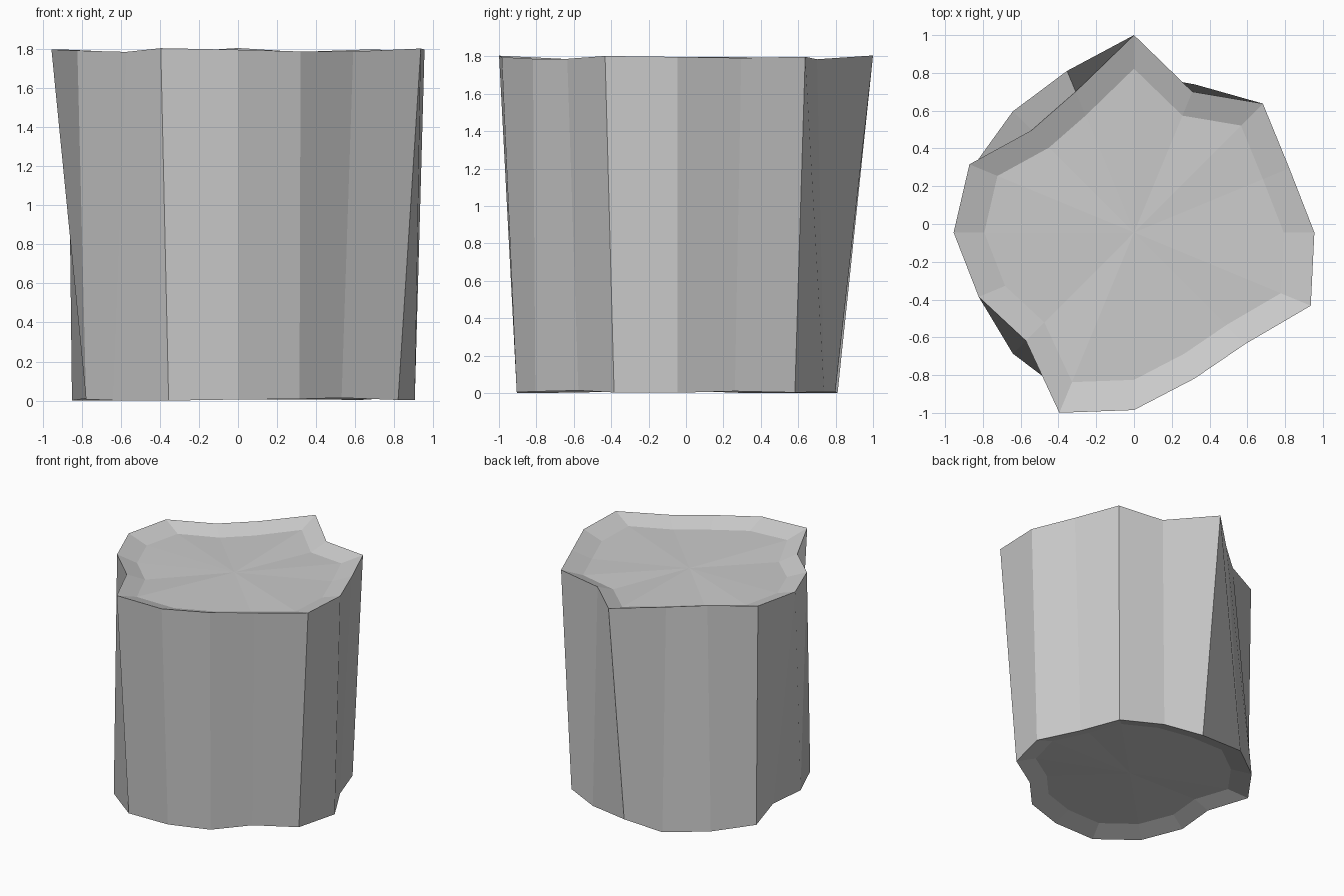
import bpy, bmesh, math

if "Cube" in bpy.data.objects:
    bpy.data.objects.remove(bpy.data.objects["Cube"])

CY = -0.045   # hub of the radial section

# radius of each of the 16 ridges, clockwise from the back (+y)
TOP = [1.045, .807, .965, .89, .955, 1.013, .834, .837,
       .94, 1.033, .81, .89, .955, .943, .766, .807]
BOTTOM = [.843, .848, .887, .80, .905, .887, .75, .823,
          .86, .928, .907, .842, .755, .92, .907, .926]


def ring(bm, radii, scale, height):
    verts = []
    for i, r in enumerate(radii):
        a = i * math.tau / len(radii)
        verts.append(bm.verts.new((r * scale * math.sin(a),
                                   CY + r * scale * math.cos(a), height(r))))
    return verts


def bridge(bm, a, b):
    n = len(a)
    for i in range(n):
        j = (i + 1) % n
        bm.faces.new((a[i], a[j], b[j], b[i]))


def fan(bm, loop, z):
    hub = bm.verts.new((0, CY, z))
    for i in range(len(loop)):
        bm.faces.new((loop[i], loop[(i + 1) % len(loop)], hub))


bm = bmesh.new()

# rims rise slightly where the ridges stick out, caps are sunk in
top_z = lambda r: 1.785 + (r - .81) * .085
low_z = lambda r: (.928 - r) * .08
low_in = ring(bm, BOTTOM, .83, lambda r: low_z(r) + .05)
low = ring(bm, BOTTOM, 1, low_z)
top = ring(bm, TOP, 1, top_z)
top_in = ring(bm, TOP, .83, lambda r: top_z(r) - .055)

bridge(bm, low_in, low)
bridge(bm, low, top)
bridge(bm, top, top_in)
fan(bm, low_in, .055)
fan(bm, top_in, 1.735)
bmesh.ops.recalc_face_normals(bm, faces=bm.faces)

# log segment
mesh = bpy.data.meshes.new("log_segment")
bm.to_mesh(mesh)
bm.free()
bpy.context.collection.objects.link(bpy.data.objects.new("log_segment", mesh))
